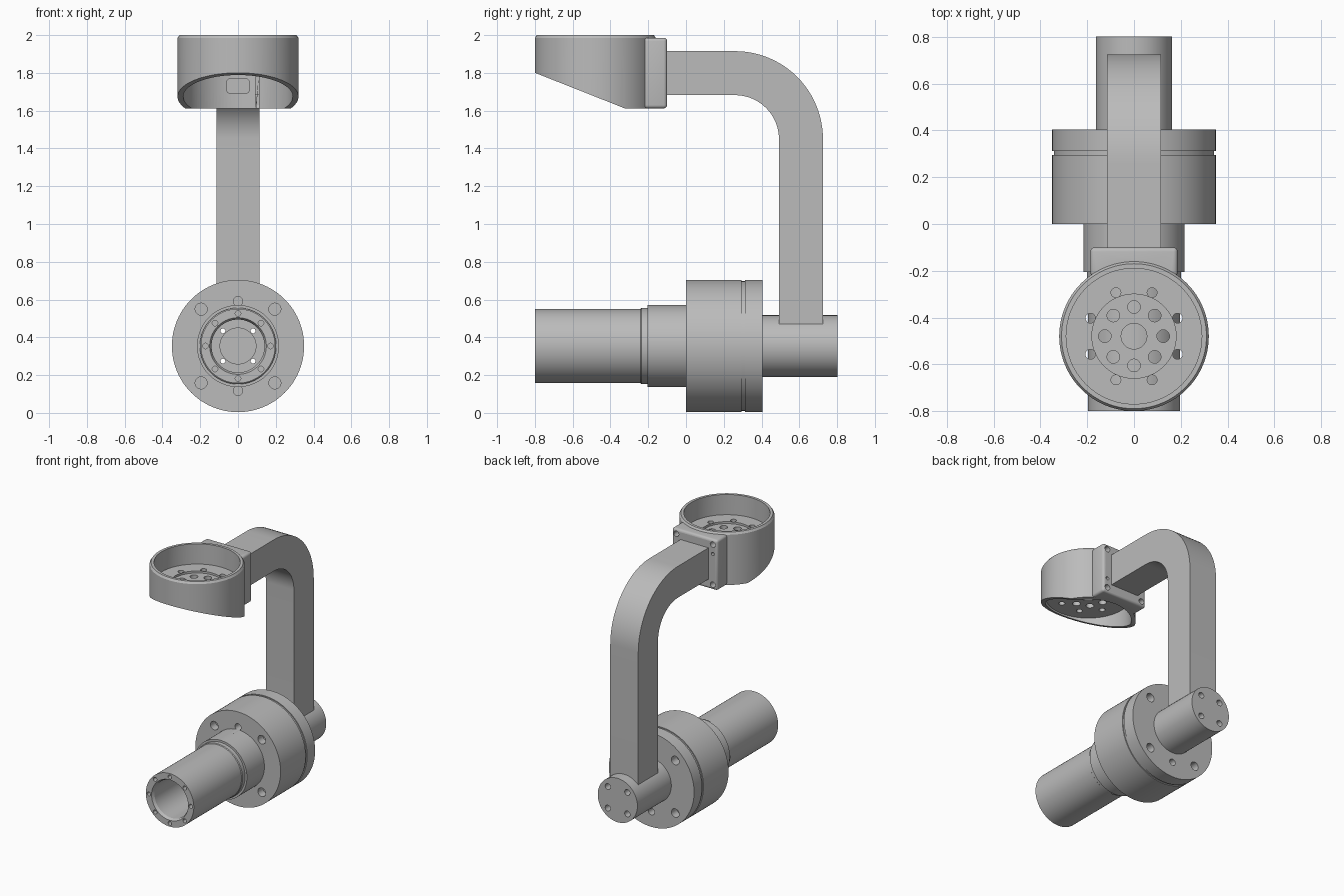
import bpy, bmesh, math
from mathutils import Matrix, Vector

cube = bpy.data.objects.get("Cube")
if cube:
    bpy.data.objects.remove(cube, do_unlink=True)

grey = bpy.data.materials.new("machined grey")
grey.use_nodes = True
grey.diffuse_color = (0.5, 0.5, 0.5, 1)
grey.node_tree.nodes["Principled BSDF"].inputs["Base Color"].default_value = (0.5, 0.5, 0.5, 1)

AXIS_Z = 0.354   # height of the horizontal turning axis
CUP_Y = -0.48    # position of the vertical cup axis
TURN = {"y": Matrix.Translation((0, 0, AXIS_Z)) @ Matrix.Rotation(-math.pi / 2, 4, "X"),
        "z": Matrix.Translation((0, CUP_Y, 0))}


def finish(name, bm):
    bmesh.ops.recalc_face_normals(bm, faces=bm.faces[:])
    mesh = bpy.data.meshes.new(name)
    bm.to_mesh(mesh)
    bm.free()
    mesh.materials.append(grey)
    obj = bpy.data.objects.new(name, mesh)
    bpy.context.collection.objects.link(obj)
    return obj


def lathe(name, profile, axis, steps=96):
    """Spin (radius, distance) points about an axis."""
    bm = bmesh.new()
    verts = [bm.verts.new((r, 0, t)) for r, t in profile]
    edges = [bm.edges.new(pair) for pair in zip(verts, verts[1:])]
    bmesh.ops.spin(bm, geom=verts + edges, cent=(0, 0, 0), axis=(0, 0, 1),
                   angle=math.tau, steps=steps)
    bmesh.ops.remove_doubles(bm, verts=bm.verts[:], dist=0.0001)
    bmesh.ops.transform(bm, matrix=TURN[axis], verts=bm.verts[:])
    return finish(name, bm)


def prism(name, outline, half_width):
    """Extrude a (y, z) outline across x."""
    bm = bmesh.new()
    face = bm.faces.new([bm.verts.new((-half_width, y, z)) for y, z in outline])
    side = bmesh.ops.extrude_face_region(bm, geom=[face])["geom"]
    bmesh.ops.translate(bm, vec=(2 * half_width, 0, 0),
                        verts=[v for v in side if isinstance(v, bmesh.types.BMVert)])
    return finish(name, bm)


def box(name, lo, hi, bevel=0, edge_axis=None):
    lo, hi = Vector(lo), Vector(hi)
    bm = bmesh.new()
    bmesh.ops.create_cube(bm, size=1, matrix=Matrix.Translation((lo + hi) / 2)
                          @ Matrix.Diagonal((hi - lo).to_4d()))
    edges = [e for e in bm.edges if edge_axis is None
             or abs((e.verts[0].co - e.verts[1].co)[edge_axis]) > 0.001]
    bmesh.ops.bevel(bm, geom=edges, offset=bevel, segments=4, profile=0.5, affect="EDGES")
    return finish(name, bm)


def combine(target, tool, operation="DIFFERENCE"):
    tool.hide_render = True
    mod = target.modifiers.new("combine", "BOOLEAN")
    mod.operation, mod.solver, mod.object = operation, "EXACT", tool
    bpy.context.view_layer.objects.active = target
    bpy.ops.object.modifier_apply(modifier=mod.name)
    bpy.data.objects.remove(tool, do_unlink=True)


def drill(target, axis, spots, radius, start, end, segments=20):
    """Cut round holes parallel to an axis at offsets from it."""
    bm = bmesh.new()
    for u, v in spots:
        place = Matrix.Translation((u, -v if axis == "y" else v, (start + end) / 2))
        bmesh.ops.create_cone(bm, cap_ends=True, segments=segments, radius1=radius,
                              radius2=radius, depth=end - start, matrix=TURN[axis] @ place)
    combine(target, finish("hole_cutter", bm))


def ring(radius, count, turn=0.0):
    angles = [math.tau * (i + turn) / count for i in range(count)]
    return [(radius * math.cos(a), radius * math.sin(a)) for a in angles]


# Turned body: bored barrel, collar, grooved flange and rear shaft
body = lathe("turned_body", [
    (0, -0.25), (0.095, -0.25), (0.095, -0.28), (0.14, -0.28), (0.14, -0.78), (0.15, -0.8),
    (0.197, -0.8), (0.197, -0.24), (0.202, -0.235), (0.202, -0.205), (0.217, -0.205),
    (0.217, 0), (0.35, 0), (0.35, 0.295), (0.343, 0.295), (0.343, 0.312), (0.35, 0.312),
    (0.35, 0.405), (0.163, 0.405), (0.163, 0.803), (0, 0.803)], "y")
drill(body, "y", ring(0.113, 4, 0.5), 0.013, -0.4, 0.9)
drill(body, "y", ring(0.113, 4, 0.5), 0.022, 0.75, 0.9)
drill(body, "y", ring(0.172, 8), 0.015, -0.9, -0.74)
for start, end in ((-0.06, 0.06), (0.34, 0.45)):
    drill(body, "y", ring(0.276, 4, 0.5), 0.032, start, end)
    drill(body, "y", [(0, 0.237), (0, -0.237)], 0.025, start, end)

# Bent square arm
BEND_Y, BEND_Z, OUTER, INNER = 0.26, 1.45, 0.465, 0.232
quarter = [math.pi / 2 * i / 24 for i in range(25)]


def arc(radius):
    return [(BEND_Y + radius * math.cos(a), BEND_Z + radius * math.sin(a)) for a in quarter]


arm = prism("bent_arm", [(0.725, 0.47)] + arc(OUTER) + [(-0.11, 1.915), (-0.11, 1.682)]
            + arc(INNER)[::-1] + [(0.492, 0.47)], 0.115)

# Cup with its mounting plate, slanted underside and pierced floor
cup = lathe("cup_and_plate", [(0, 1.612), (0.32, 1.612), (0.32, 1.985), (0.31, 2.0), (0, 2.0)], "z")
combine(cup, box("plate", (-0.187, -0.225, 1.612), (0.187, -0.1, 1.986), 0.018), "UNION")
combine(cup, prism("slant_cutter", [(-0.9, 1.84), (-0.22, 1.571), (-0.22, 1.4), (-0.9, 1.4)], 0.5))
centre = [(0, 0)]
drill(cup, "z", centre, 0.29, 1.85, 2.1, 96)
drill(cup, "z", centre, 0.29, 1.5, 1.8, 96)
drill(cup, "z", centre, 0.18, 1.835, 1.9, 64)
drill(cup, "z", centre, 0.055, 1.7, 1.9, 32)
drill(cup, "z", ring(0.125, 8), 0.027, 1.7, 1.9)
drill(cup, "z", ring(0.202, 8, 0.5), 0.021, 1.7, 1.9)
combine(cup, box("slot_cutter", (-0.062, -0.3, 1.69), (0.062, -0.13, 1.77), 0.025, 1))

# Plate bolt and dowel holes
low, high = 1.65 - AXIS_Z, 1.948 - AXIS_Z
drill(cup, "y", [(x, z) for x in (-0.15, 0.15) for z in (low, high)], 0.021, -0.16, 0)
drill(cup, "y", [(-0.15, high - 0.07), (0.15, low + 0.07)], 0.012, -0.16, 0)

# Smooth the curved surfaces and keep machined edges crisp
for obj in (body, arm, cup):
    bpy.ops.object.select_all(action="DESELECT")
    obj.select_set(True)
    bpy.context.view_layer.objects.active = obj
    bpy.ops.object.shade_smooth_by_angle(angle=math.radians(25))
